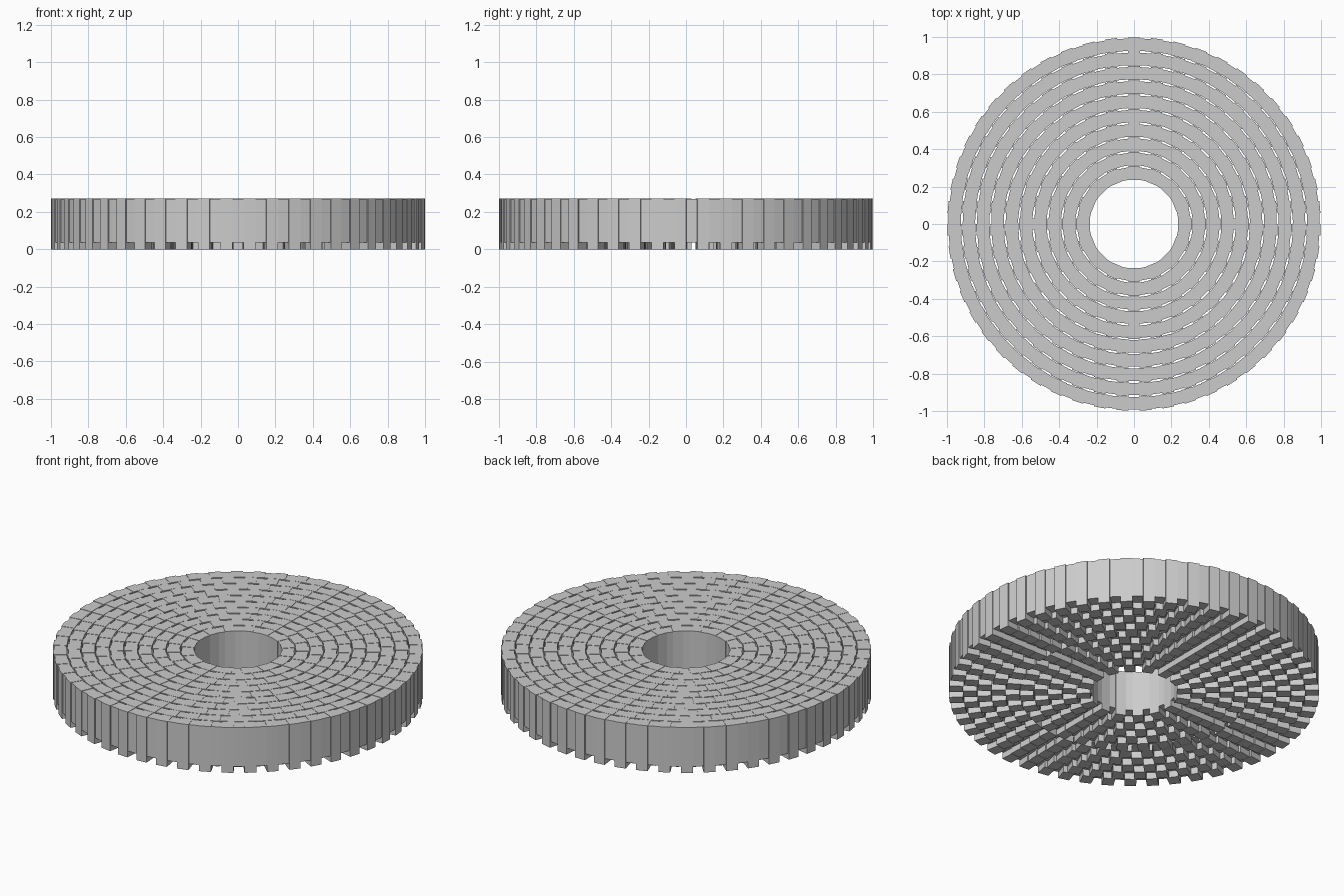
import bpy, bmesh, math
from mathutils import Matrix, Vector

if "Cube" in bpy.data.objects:
    bpy.data.objects.remove(bpy.data.objects["Cube"])

TOP, RAISE = 0.27, 0.035
R_IN, R_OUT, RINGS = 0.235, 1.0, 10
STEP = (R_OUT - R_IN) / RINGS
PITCH = 0.123


def block(bm, ang, r0, r1, w0, w1, z0, z1):
    # One radial stone with flat faces; w0 / w1 are inner and outer widths
    rot = Matrix.Rotation(ang, 3, 'Z')
    plan = [(r0, -w0 / 2), (r1, -w1 / 2), (r1, w1 / 2), (r0, w0 / 2)]
    lo = [bm.verts.new(rot @ Vector((x, y, z0))) for x, y in plan]
    hi = [bm.verts.new(rot @ Vector((x, y, z1))) for x, y in plan]
    bm.faces.new(lo[::-1])
    bm.faces.new(hi)
    for i in range(4):
        j = (i + 1) % 4
        bm.faces.new((lo[i], lo[j], hi[j], hi[i]))


# Concentric courses: full-height stones alternating with raised filler stones
for k in range(RINGS):
    r0 = R_IN + k * STEP
    r1 = r0 + STEP
    n = round(2 * math.pi * r1 / PITCH)
    bm = bmesh.new()
    a = 2 * math.pi / n
    for i in range(n):
        ang = math.pi / 2 + i * a
        w = 0.54 * a * (r0 + r1) / 2
        block(bm, ang, r0, r1 - 0.002, w, w, 0, TOP)
        f0 = a * r0 - w + 0.006
        f1 = a * r1 - w + 0.002
        block(bm, ang + a / 2, r0 + 0.002, r1 - 0.008, f0, f1, RAISE, TOP - 0.002)
    me = bpy.data.meshes.new(f"stone_ring_{k + 1}")
    bm.to_mesh(me)
    bm.free()
    bpy.context.collection.objects.link(bpy.data.objects.new(f"stone_ring_{k + 1}", me))
